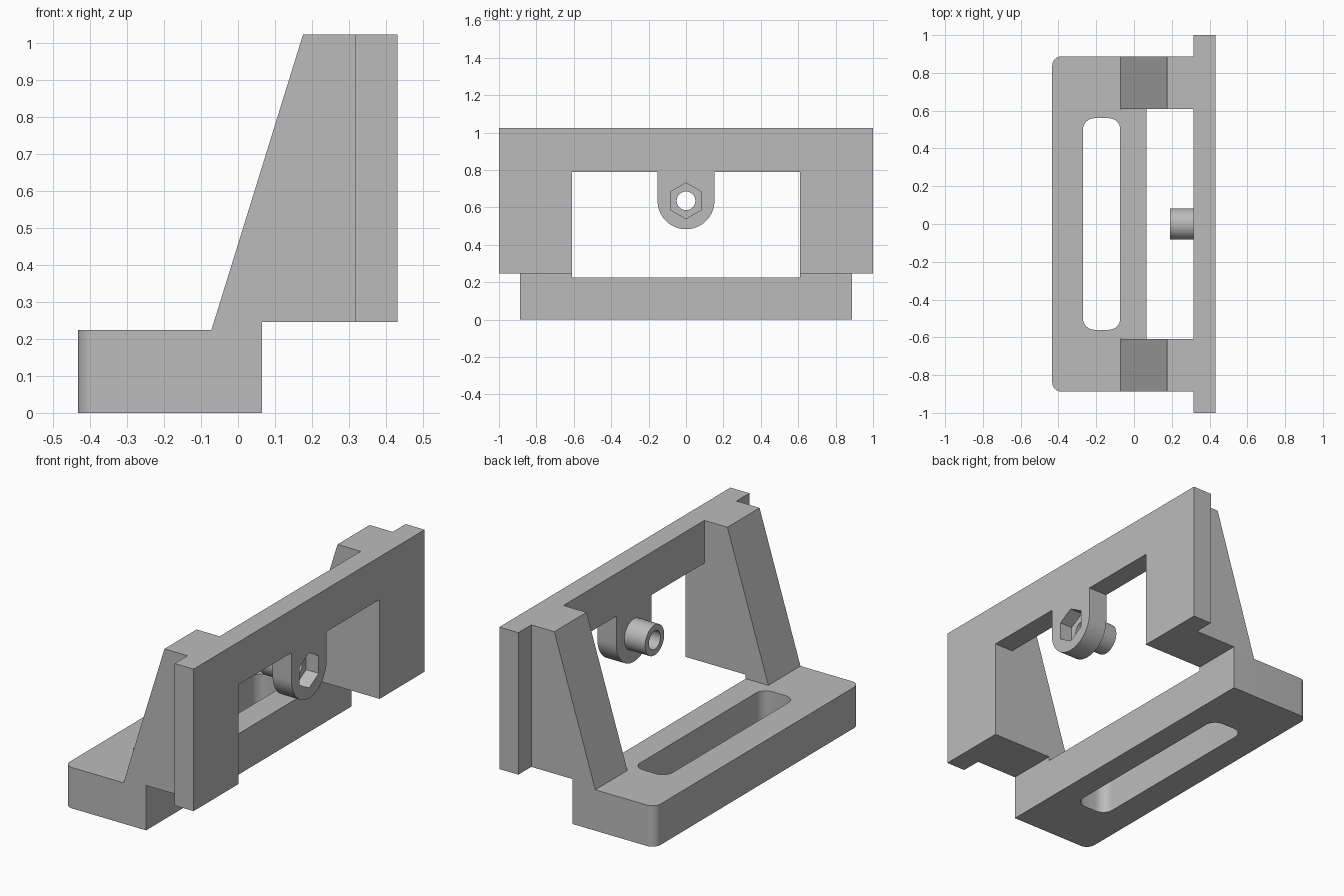
import bpy, bmesh, math
from mathutils import Vector

cube = bpy.data.objects.get("Cube")
if cube:
    bpy.data.objects.remove(cube, do_unlink=True)

grey = bpy.data.materials.new("plain_grey")
grey.use_nodes = True
colour = (0.5, 0.5, 0.5, 1)
grey.diffuse_color = colour
grey.node_tree.nodes["Principled BSDF"].inputs["Base Color"].default_value = colour

# Places a 2D profile point on the plane across the given axis
PLACE = {
    "x": lambda a, b, d: Vector((d, a, b)),
    "y": lambda a, b, d: Vector((a, d, b)),
    "z": lambda a, b, d: Vector((a, b, d)),
}


def prism(name, profile, axis, lo, hi):
    """Extrude a closed 2D profile along one axis."""
    place = PLACE[axis]
    bm = bmesh.new()
    face = bm.faces.new([bm.verts.new(place(a, b, lo)) for a, b in profile])
    grown = bmesh.ops.extrude_face_region(bm, geom=[face], use_keep_orig=True)
    moved = [v for v in grown["geom"] if isinstance(v, bmesh.types.BMVert)]
    bmesh.ops.translate(bm, verts=moved, vec=place(0, 0, hi - lo))
    bmesh.ops.recalc_face_normals(bm, faces=bm.faces)
    mesh = bpy.data.meshes.new(name)
    bm.to_mesh(mesh)
    bm.free()
    mesh.materials.append(grey)
    obj = bpy.data.objects.new(name, mesh)
    bpy.context.collection.objects.link(obj)
    return obj


def arc(cx, cy, r, start, end, steps):
    angles = [math.radians(start + (end - start) * i / steps) for i in range(steps + 1)]
    return [(cx + r * math.cos(t), cy + r * math.sin(t)) for t in angles]


def circle(cx, cy, r, sides, start=0):
    return arc(cx, cy, r, start, start + 360, sides)[:-1]


def rounded_box(x0, x1, y, left_r, right_r):
    """Rectangle centred on y with rounded corners; zero radius is sharp."""
    points = []
    for x, r, sx, sy, start in ((x1, right_r, -1, 1, 0), (x0, left_r, 1, 1, 90),
                                (x0, left_r, 1, -1, 180), (x1, right_r, -1, -1, 270)):
        if r:
            points += arc(x + sx * r, sy * (y - r), r, start, start + 90, 8)
        else:
            points.append((x, sy * y))
    return points


def select_only(obj):
    bpy.ops.object.select_all(action="DESELECT")
    obj.select_set(True)
    bpy.context.view_layer.objects.active = obj


def cut(obj, cutter):
    mod = obj.modifiers.new("cut", "BOOLEAN")
    mod.operation = "DIFFERENCE"
    mod.solver = "EXACT"
    mod.object = cutter
    select_only(obj)
    bpy.ops.object.modifier_apply(modifier=mod.name)
    bpy.data.objects.remove(cutter, do_unlink=True)


# Main dimensions
BACK, FOOT_END = -0.433, 0.065
PLATE_IN, PLATE_OUT = 0.316, 0.431
FOOT_TOP, PLATE_LOW, TOP = 0.224, 0.246, 1.024
OPEN_Y, OPEN_Z, SIDE_Y = 0.61, 0.79, 0.888
EYE_Z, EYE_R, HOLE_R = 0.635, 0.152, 0.05

# Slotted foot
foot = prism("foot", rounded_box(BACK, FOOT_END, SIDE_Y, 0.05, 0), "z", 0, FOOT_TOP)
cut(foot, prism("slot_cutter", rounded_box(-0.27, -0.073, 0.56, 0.06, 0.06), "z", -0.1, 0.4))

# Upright plate with a wide opening and a hanging round tab
outline = [(-1, TOP), (-1, PLATE_LOW), (-OPEN_Y, PLATE_LOW), (-OPEN_Y, OPEN_Z), (-EYE_R, OPEN_Z)]
outline += arc(0, EYE_Z, EYE_R, 180, 360, 32)
outline += [(-y, z) for y, z in reversed(outline[:5])]
plate = prism("upright_plate", outline, "x", PLATE_IN, PLATE_OUT)
cut(plate, prism("bolt_cutter", circle(0, EYE_Z, HOLE_R, 32), "x", 0.2, 0.6))
cut(plate, prism("hex_cutter", circle(0, EYE_Z, 0.096, 6, 30), "x", 0.355, 0.6))

# Hollow boss behind the tab
boss = prism("boss", circle(0, EYE_Z, 0.083, 48), "x", 0.19, PLATE_IN)
cut(boss, prism("bore_cutter", circle(0, EYE_Z, HOLE_R, 32), "x", 0.1, 0.5))

# Sloped side brackets
bracket = [(-0.072, FOOT_TOP), (0.176, TOP), (PLATE_IN, TOP), (PLATE_IN, PLATE_LOW),
           (FOOT_END, PLATE_LOW), (FOOT_END, FOOT_TOP)]
right = prism("right_bracket", bracket, "y", -SIDE_Y, -OPEN_Y)
left = prism("left_bracket", bracket, "y", OPEN_Y, SIDE_Y)

for obj in (foot, plate, boss, right, left):
    select_only(obj)
    bpy.ops.object.shade_smooth_by_angle(angle=math.radians(30))
